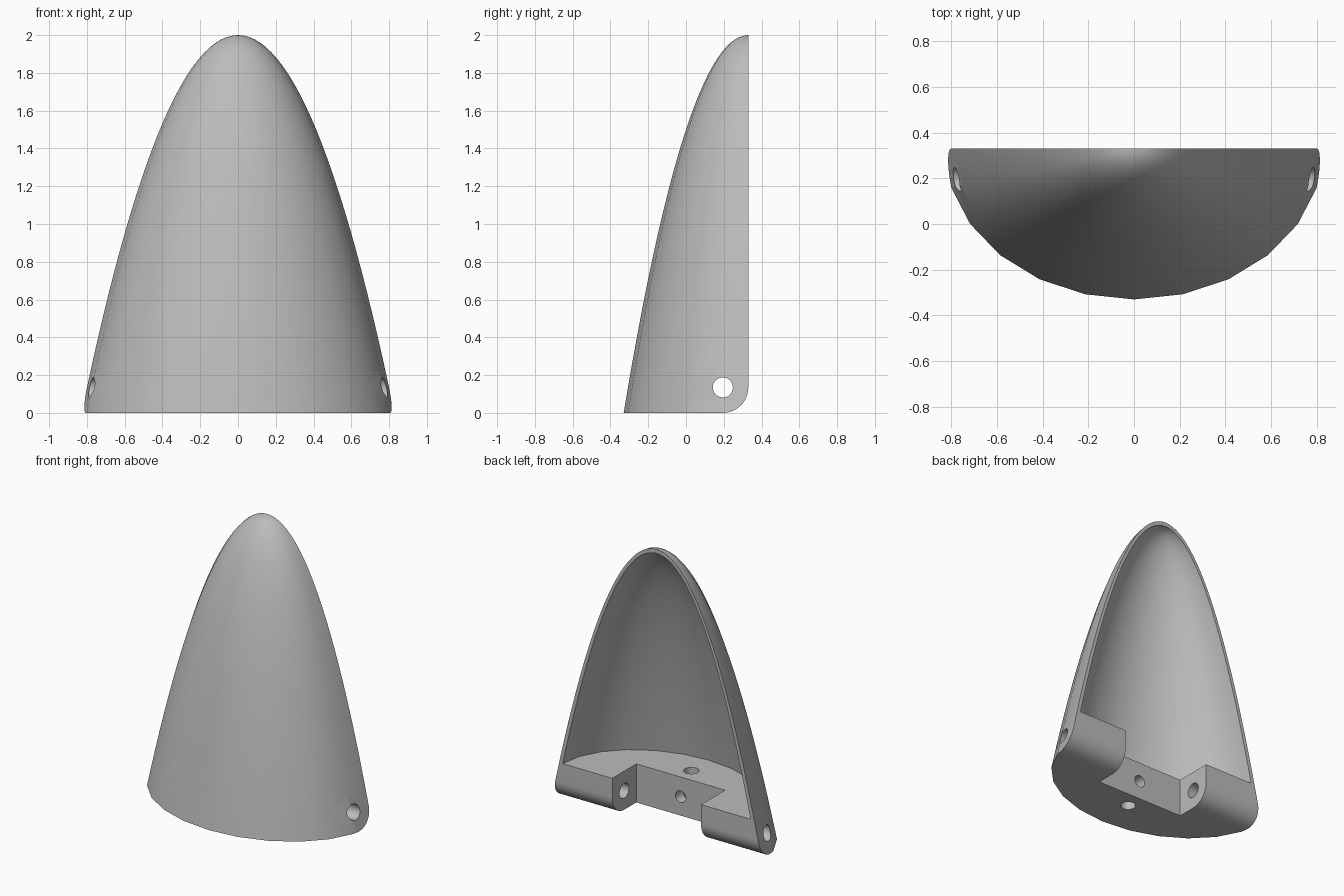
import bpy, bmesh
from math import sin, cos, pi, sqrt, radians
from mathutils import Matrix

old = bpy.data.objects.get("Cube")
if old:
    bpy.data.objects.remove(old, do_unlink=True)

BACK = 0.33          # flat rear plane
RX, RY, H = 0.828, 0.66, 2.0
PLUG = 0.275         # height of the solid base
AXIS_Y, AXIS_Z = 0.195, 0.135   # hinge bore, shared with the rounded edge
SEGMENTS, RINGS = 24, 28

grey = bpy.data.materials.new("Plain grey")
grey.use_nodes = True
colour = (0.5, 0.5, 0.5, 1)
grey.diffuse_color = colour
grey.node_tree.nodes["Principled BSDF"].inputs["Base Color"].default_value = colour


def to_object(name, bm):
    bmesh.ops.recalc_face_normals(bm, faces=bm.faces)
    mesh = bpy.data.meshes.new(name)
    bm.to_mesh(mesh)
    bm.free()
    mesh.materials.append(grey)
    obj = bpy.data.objects.new(name, mesh)
    bpy.context.collection.objects.link(obj)
    return obj


def paraboloid(name, rx, ry, top, bottom, half):
    """Solid elliptical paraboloid, either whole or only its front half."""
    bm = bmesh.new()
    count = SEGMENTS // 2 + 1 if half else SEGMENTS
    u_max = sqrt(1 - bottom / top)
    rings = []
    for i in range(1, RINGS + 1):
        u = u_max * i / RINGS
        angles = [-pi / 2 + 2 * pi * k / SEGMENTS for k in range(count)]
        rings.append([bm.verts.new((rx * u * sin(a), BACK - ry * u * cos(a),
                                    top * (1 - u * u))) for a in angles])
    tip = bm.verts.new((0, BACK, top))
    spans = count - 1 if half else count
    for k in range(spans):
        n = (k + 1) % count
        bm.faces.new((tip, rings[0][k], rings[0][n]))
        for a, b in zip(rings, rings[1:]):
            bm.faces.new((a[k], b[k], b[n], a[n]))
    bm.faces.new(rings[-1])
    if half:
        bm.faces.new([tip] + [r[0] for r in rings] + [r[-1] for r in reversed(rings)])
    return to_object(name, bm)


def box(name, low, high):
    bm = bmesh.new()
    bmesh.ops.create_cube(bm, size=1)
    for v in bm.verts:
        v.co = [lo if c < 0 else hi for c, lo, hi in zip(v.co, low, high)]
    return to_object(name, bm)


def bore(name, centre, radius, length, axis):
    bm = bmesh.new()
    turn = {"X": Matrix.Rotation(pi / 2, 4, "Y"),
            "Y": Matrix.Rotation(pi / 2, 4, "X"),
            "Z": Matrix.Identity(4)}[axis]
    bmesh.ops.create_cone(bm, cap_ends=True, segments=32, radius1=radius,
                          radius2=radius, depth=length,
                          matrix=Matrix.Translation(centre) @ turn)
    return to_object(name, bm)


def edge_cutter():
    """Prism that leaves a rounded lower rear edge."""
    r = BACK - AXIS_Y
    arc = [(AXIS_Y + r * sin(a), AXIS_Z - AXIS_Z * cos(a))
           for a in (pi / 2 * i / 12 for i in range(13))]
    outline = arc + [(BACK + 0.1, AXIS_Z), (BACK + 0.1, -0.1), (AXIS_Y, -0.1)]
    bm = bmesh.new()
    face = bm.faces.new([bm.verts.new((-1, y, z)) for y, z in outline])
    ext = bmesh.ops.extrude_face_region(bm, geom=[face])["geom"]
    bmesh.ops.translate(bm, vec=(2, 0, 0),
                        verts=[g for g in ext if isinstance(g, bmesh.types.BMVert)])
    return to_object("edge_cutter", bm)


# Outer half cone, then everything cut from it
shell = paraboloid("half_cone_shell", RX, RY, H, 0, True)
cutters = [
    paraboloid("hollow_cutter", RX - 0.03, RY - 0.03, H - 0.03, PLUG, False),
    edge_cutter(),
    box("notch_cutter", (-0.35, 0.06, -0.1), (0.35, 0.5, 0.5)),
    bore("hinge_bore", (0, AXIS_Y, AXIS_Z), 0.053, 2.2, "X"),
    bore("vertical_bore", (0, -0.06, 0.15), 0.05, 0.5, "Z"),
    bore("rear_bore", (0, 0.04, AXIS_Z), 0.042, 0.2, "Y"),
]
bpy.context.view_layer.objects.active = shell
for cutter in cutters:
    cutter.hide_render = True
    mod = shell.modifiers.new(cutter.name, "BOOLEAN")
    mod.operation, mod.solver, mod.object = "DIFFERENCE", "EXACT", cutter
    bpy.ops.object.modifier_apply(modifier=mod.name)
    bpy.data.objects.remove(cutter, do_unlink=True)

bpy.ops.object.select_all(action="DESELECT")
shell.select_set(True)
bpy.ops.object.shade_smooth_by_angle(angle=radians(30))
